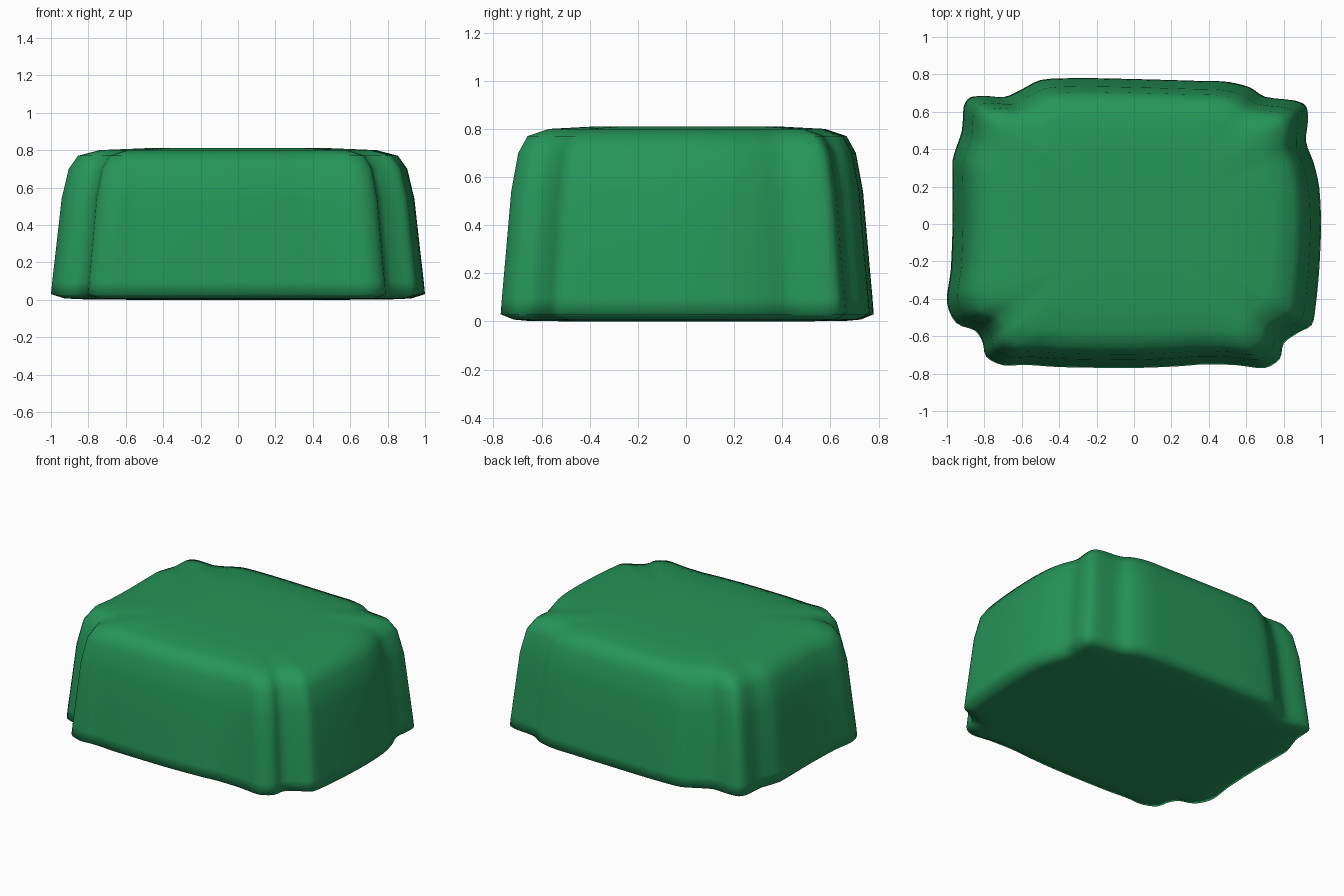
import bpy
import bmesh
from mathutils import Vector

cube = bpy.data.objects.get("Cube")
if cube:
    bpy.data.objects.remove(cube, do_unlink=True)

# Leaf green material
green = bpy.data.materials.new("leaf_green")
green.use_nodes = True
colour = (0.019, 0.30, 0.10, 1)
green.diffuse_color = colour
bsdf = next(n for n in green.node_tree.nodes if n.type == "BSDF_PRINCIPLED")
bsdf.inputs["Base Color"].default_value = colour
bsdf.inputs["Roughness"].default_value = 0.8

# Wavy footprint with notched corners, one list per side
right_side = [(.99, -.25), (1, 0), (.99, .2), (.96, .33), (.92, .44), (.93, .55)]
back_side = [(.92, .63), (.86, .66), (.7, .68), (.62, .73), (.5, .76), (.35, .765), (0, .775),
             (-.3, .78), (-.5, .77), (-.6, .72), (-.69, .68), (-.8, .685), (-.88, .675)]
left_side = [(-.91, .63), (-.92, .5), (-.95, .41), (-.97, .34), (-.97, 0), (-.98, -.25), (-1, -.42)]
front_side = [(-.95, -.53), (-.85, -.57), (-.81, -.63), (-.79, -.71), (-.7, -.755), (-.58, -.753),
              (-.4, -.765), (0, -.77), (.25, -.76), (.38, -.75), (.55, -.755), (.7, -.77),
              (.78, -.72), (.8, -.64), (.88, -.58), (.95, -.54), (.97, -.45)]
outline = [Vector(p) for p in right_side + back_side + left_side + front_side]


def smooth_loop(points, steps):
    """Closed curve through the points, with tangents limited by the shorter neighbour."""
    n = len(points)
    tangents = []
    for i, p in enumerate(points):
        before, after = p - points[i - 1], points[(i + 1) % n] - p
        direction = (before.normalized() + after.normalized()).normalized()
        tangents.append(direction * min(before.length, after.length))
    loop = []
    for i, p in enumerate(points):
        q, a, b = points[(i + 1) % n], tangents[i], tangents[(i + 1) % n]
        for s in range(steps):
            t = s / steps
            h = t * t * (3 - 2 * t)
            loop.append(p * (1 - h) + q * h + a * t * (1 - t) ** 2 - b * t * t * (1 - t))
    return loop


footprint = smooth_loop(outline, 3)

# Height and footprint scale of each ring, from the underside to the crown
rings = [(0, .6), (.003, .86), (.008, .93), (.03, 1), (.1, .993), (.3, .97), (.54, .943), (.7, .905),
         (.77, .855), (.8, .74), (.81, .5), (.811, .25)]

bm = bmesh.new()
loops = [[bm.verts.new((p.x * k, p.y * k, z)) for p in footprint] for z, k in rings]
count = len(footprint)
for low, high in zip(loops, loops[1:]):
    for i in range(count):
        j = (i + 1) % count
        bm.faces.new((low[i], low[j], high[j], high[i]))
bm.faces.new(loops[0][::-1])
bm.faces.new(loops[-1])
for face in bm.faces:
    face.smooth = True

mesh = bpy.data.meshes.new("hedge_block")
bm.to_mesh(mesh)
bm.free()
mesh.materials.append(green)
hedge = bpy.data.objects.new("hedge_block", mesh)
bpy.context.collection.objects.link(hedge)
